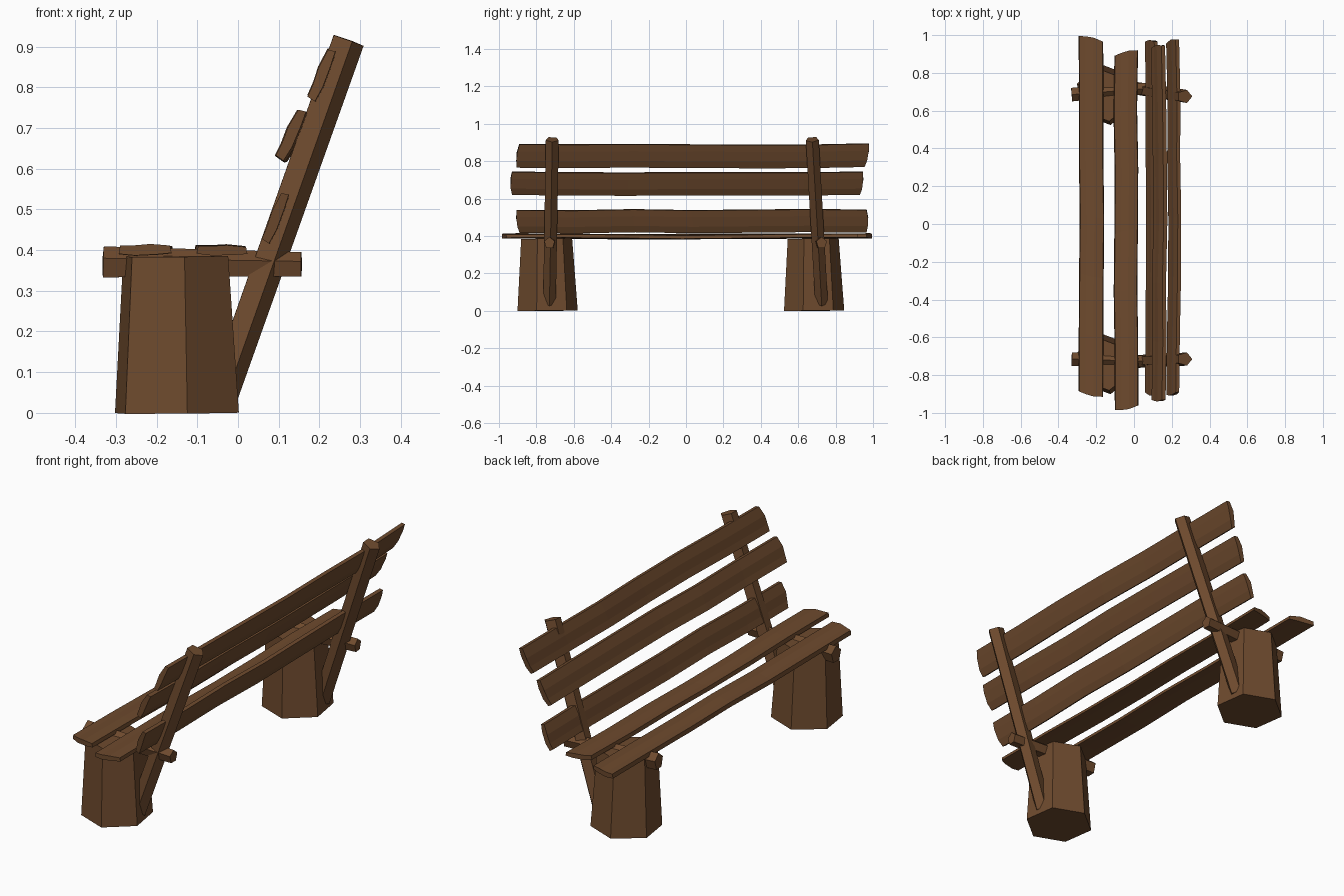
import bpy, bmesh, math, random
from mathutils import Vector

random.seed(4)
if "Cube" in bpy.data.objects:
    bpy.data.objects.remove(bpy.data.objects["Cube"])

wood = bpy.data.materials.new("brown_wood")
wood.use_nodes = True
colour = (0.156, 0.069, 0.027, 1)
wood.diffuse_color = colour
wood.node_tree.nodes["Principled BSDF"].inputs["Base Color"].default_value = colour


def loft(name, rings):
    """Skin a list of equal-length point rings and cap both ends."""
    bm = bmesh.new()
    rows = [[bm.verts.new(p) for p in ring] for ring in rings]
    n = len(rows[0])
    for a, b in zip(rows, rows[1:]):
        for i in range(n):
            j = (i + 1) % n
            bm.faces.new((a[i], a[j], b[j], b[i]))
    bm.faces.new(rows[0])
    bm.faces.new(rows[-1])
    bmesh.ops.recalc_face_normals(bm, faces=bm.faces)
    mesh = bpy.data.meshes.new(name)
    bm.to_mesh(mesh)
    bm.free()
    mesh.materials.append(wood)
    obj = bpy.data.objects.new(name, mesh)
    bpy.context.collection.objects.link(obj)
    return obj


def beam(name, start, end, r0, r1, sides, point, squash=1.0, phase=0.0):
    """Tapered polygonal beam; 'point' is the direction of its first corner."""
    start, end = Vector(start), Vector(end)
    axis = (end - start).normalized()
    u = Vector(point)
    u = (u - axis * u.dot(axis)).normalized()
    v = axis.cross(u) * squash
    angles = [phase + math.tau * i / sides for i in range(sides)]
    loft(name, [[c + (u * math.cos(a) + v * math.sin(a)) * r for a in angles]
                for c, r in ((start, r0), (end, r1))])


def plank(name, low, high, thick, y0, y1, slant0, slant1, bow):
    """Rough board along y; low and high are the (x, z) edges of its section."""
    low, high = Vector((low[0], 0, low[1])), Vector((high[0], 0, high[1]))
    across = high - low
    normal = across.cross(Vector((0, 1, 0))).normalized()
    section = ((0, -.35), (.3, -.5), (.72, -.42), (1, -.3),
               (.97, .35), (.6, .5), (.28, .38), (.03, .4))
    stations = 7
    rings = []
    for k in range(stations):
        t = k / (stations - 1)
        wave = bow * math.sin(math.pi * t) + random.uniform(-.003, .003)
        edge = random.uniform(-.004, .004)
        ring = []
        for s, h in section:
            tip = .012 * (1 - abs(2 * s - 1))
            ya = y0 + slant0 * s - tip
            yb = y1 + slant1 * s + tip
            p = low + across * s + normal * (h * thick + wave)
            p += across.normalized() * edge
            p.y = ya + (yb - ya) * t
            ring.append(p)
        rings.append(ring)
    loft(name, rings)


# Stump, crossbar and leaning post at each end
for side, y, bar_front, bar_back, post_top in (
        ("right", -.74, -.715, -.73, -.715), ("left", .685, .685, .725, .675)):
    beam(side + "_stump", (-.15, y, 0), (-.153, y - .005, .385), .163, .138, 6,
         (1, 0, 0), phase=math.radians(39))
    beam(side + "_crossbar", (-.33, bar_front, .367), (.155, bar_back, .362),
         .042, .033, 5, (0, 0, 1), .9)
    beam(side + "_back_post", (-.043, bar_back, .04), (.268, post_top, .916),
         .042, .043, 5, (1, 0, 0), .85)

# Seat boards
plank("front_seat_plank", (-.29, .402), (-.16, .403), .028, -.885, .995, -.03, -.03, -.006)
plank("rear_seat_plank", (-.105, .402), (.02, .400), .026, -.985, .89, .025, .03, -.006)

# Backrest boards
plank("lower_back_plank", (.068, .422), (.118, .542), .028, -.89, .965, -.015, .0, -.006)
plank("middle_back_plank", (.103, .624), (.16, .744), .03, -.93, .93, .0, .015, -.006)
plank("upper_back_plank", (.18, .771), (.232, .894), .028, -.905, .955, .015, .022, -.01)
